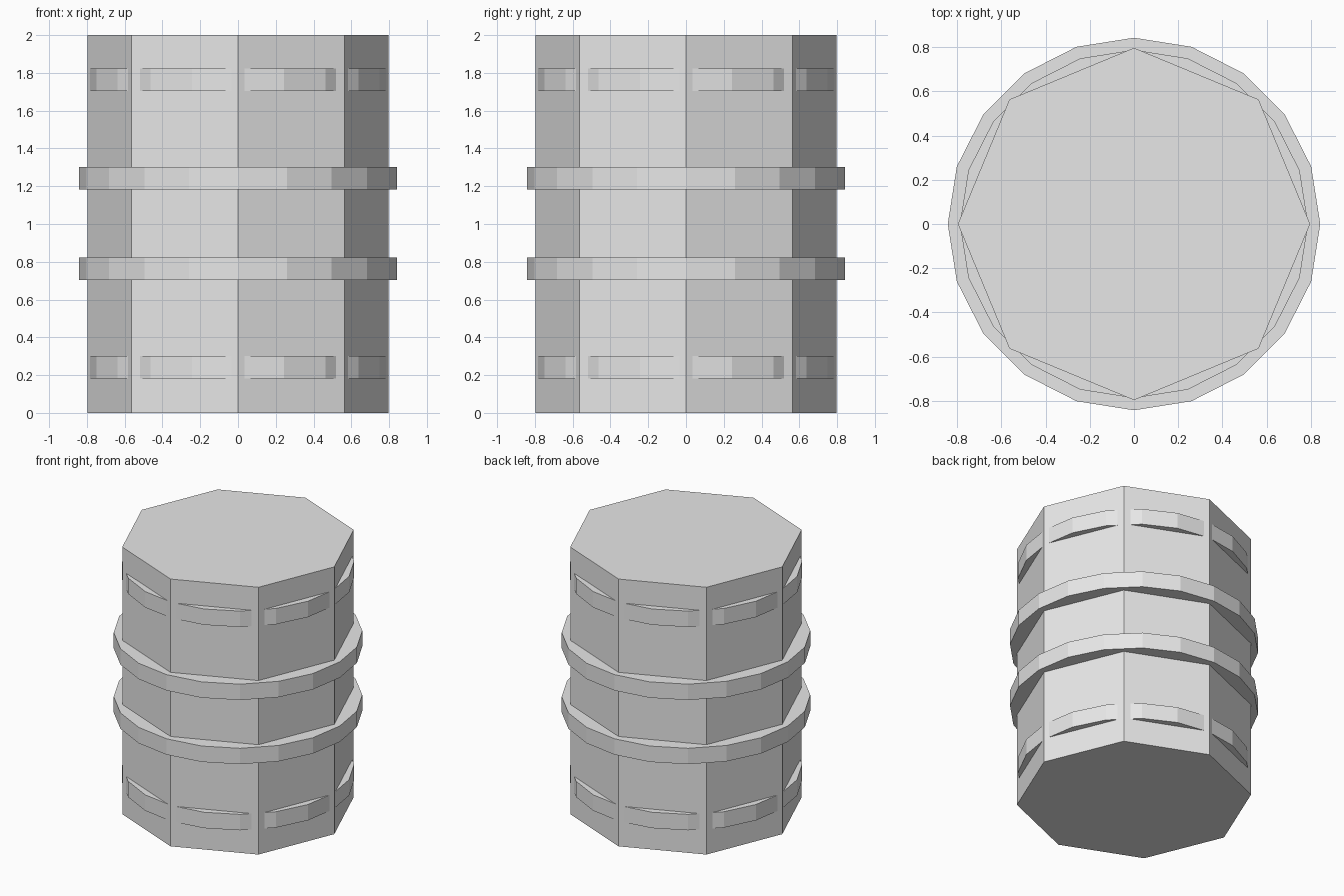
import bpy

if "Cube" in bpy.data.objects:
    bpy.data.objects.remove(bpy.data.objects["Cube"])

# Single flat grey
grey = bpy.data.materials.new("light grey")
grey.diffuse_color = (0.8, 0.8, 0.8, 1)
grey.use_nodes = True
grey.node_tree.nodes["Principled BSDF"].inputs["Base Color"].default_value = grey.diffuse_color


def prism(name, sides, radius, z0, z1):
    """Flat-shaded upright prism with corners on the x and y axes."""
    bpy.ops.mesh.primitive_cylinder_add(
        vertices=sides, radius=radius, depth=z1 - z0, location=(0, 0, (z0 + z1) / 2))
    ob = bpy.context.object
    ob.name = name
    ob.data.materials.append(grey)
    return ob


# Octagonal drum body
prism("drum_body", 8, 0.797, 0, 2)

# Wide middle hoops, and narrow end hoops that sink into the body corners
for name, radius, z in (("lower_end_hoop", 0.788, 0.183),
                        ("lower_middle_hoop", 0.843, 0.703),
                        ("upper_middle_hoop", 0.843, 1.183),
                        ("upper_end_hoop", 0.788, 1.704)):
    prism(name, 20, radius, z, z + 0.119)
